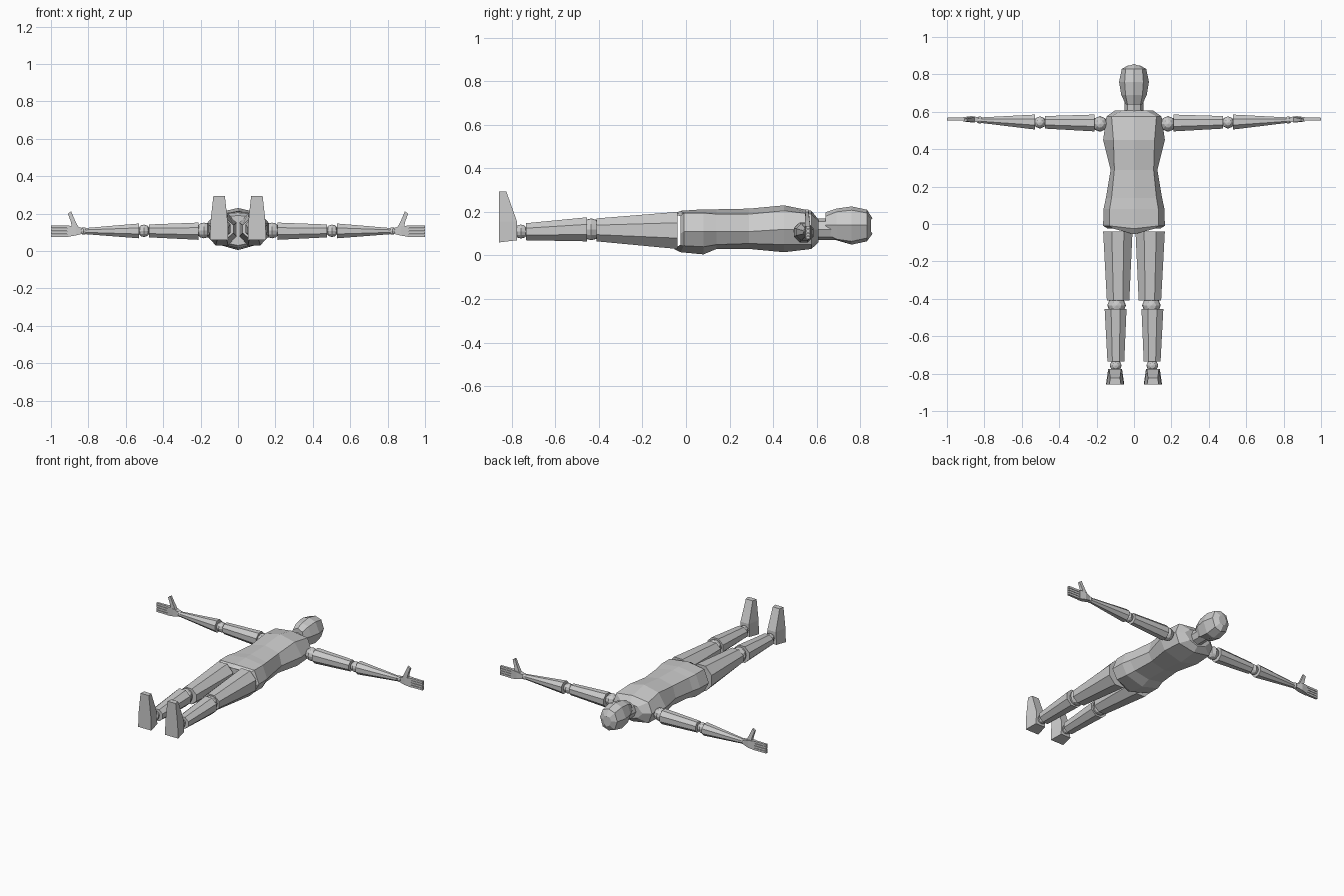
import bpy, bmesh
from math import cos, sin, pi
from mathutils import Vector


def loft(name, rings, mirror=False):
    """Skin a list of equal-length point rings and cap both ends."""
    bm = bmesh.new()
    vs = [[bm.verts.new(p) for p in r] for r in rings]
    n = len(vs[0])
    for a, b in zip(vs, vs[1:]):
        for i in range(n):
            j = (i + 1) % n
            bm.faces.new((a[i], a[j], b[j], b[i]))
    bm.faces.new(vs[0])
    bm.faces.new(vs[-1])
    return finish(name, bm, mirror)


def finish(name, bm, mirror):
    bmesh.ops.recalc_face_normals(bm, faces=bm.faces)
    me = bpy.data.meshes.new(name)
    bm.to_mesh(me)
    bm.free()
    ob = bpy.data.objects.new(name, me)
    bpy.context.collection.objects.link(ob)
    if mirror:
        ob.modifiers.new("mirror", 'MIRROR').use_clip = False
    return ob


def section(y, top, top_edge, wt, side, ws, bot_edge, wb, bot, dy=0):
    """Eight-point body section; dy shifts the middle points along y."""
    half = [(wt, top_edge), (ws, side), (wb, bot_edge)]
    pts = [(0, y + dy, top)] + [(w, y, z) for w, z in half] + [(0, y + dy, bot)]
    return pts + [(-w, y, z) for w, z in reversed(half)]


def limb(name, axis, *secs, n=8):
    """Faceted tube along x or y; each section is (t, lo, hi, zlo, zhi)."""
    rings = []
    for t, lo, hi, zl, zh in secs:
        ring = []
        for i in range(n):
            a = 2 * pi * (i + .5) / n
            k = cos(pi / n)
            u = (lo + hi) / 2 + (hi - lo) / 2 * cos(a) / k
            z = (zl + zh) / 2 + (zh - zl) / 2 * sin(a) / k
            ring.append((t, u, z) if axis == 'x' else (u, t, z))
        rings.append(ring)
    return loft(name, rings, True)


def ball(name, c, r):
    bm = bmesh.new()
    bmesh.ops.create_uvsphere(bm, u_segments=8, v_segments=6, radius=r)
    bmesh.ops.translate(bm, verts=bm.verts, vec=Vector(c))
    return finish(name, bm, True)


def block(y0, y1, z0, z1, x):
    return [(x, y0, z0), (x, y1, z0), (x, y1, z1), (x, y0, z1)]


# torso, pelvis to shoulders
loft("torso", [
    section(-.025, .19, .18, .11, .10, .14, .05, .10, .03, -.03),
    section(-.01, .205, .195, .13, .11, .165, .045, .13, .015, -.015),
    section(.08, .212, .195, .13, .11, .163, .04, .125, .005),
    section(.14, .212, .19, .12, .11, .15, .05, .11, .03),
    section(.29, .215, .19, .105, .11, .125, .055, .10, .03),
    section(.45, .23, .205, .11, .12, .165, .05, .13, .015),
    section(.575, .205, .19, .12, .12, .147, .05, .12, .03),
    section(.608, .165, .155, .06, .12, .10, .08, .06, .06)])

# neck
loft("neck", [section(y, .17, .155, .035, .12, .05, .085, .035, .07)
              for y in (.59, .70)])

# head
loft("head", [
    section(.64, .198, .18, .035, .14, .045, .10, .03, .095),
    section(.69, .215, .20, .045, .14, .068, .075, .045, .07),
    section(.76, .225, .208, .05, .14, .08, .065, .05, .05),
    section(.83, .21, .195, .045, .14, .065, .08, .045, .065),
    section(.848, .17, .165, .02, .14, .03, .11, .02, .10, .008)])

# legs
limb("thigh", 'y', (-.04, .008, .165, .03, .20), (-.41, .025, .145, .065, .17))
ball("knee", (.093, -.435, .12), .05)
limb("shin", 'y', (-.455, .04, .157, .065, .175), (-.735, .052, .142, .07, .148))
ball("ankle", (.098, -.757, .11), .032)

# feet, toes pointing up
loft("foot", [
    [(.052, -.858, .06), (.15, -.858, .06), (.138, -.775, .07), (.064, -.775, .07)],
    [(.055, -.858, .155), (.147, -.858, .155), (.133, -.775, .155), (.069, -.775, .155)],
    [(.07, -.858, .293), (.132, -.858, .293), (.127, -.824, .293), (.075, -.824, .293)]],
    True)

# arms
ball("shoulder", (.182, .535, .11), .042)
limb("upper_arm", 'x', (.21, .495, .585, .06, .152), (.475, .51, .577, .073, .142))
ball("elbow", (.503, .543, .108), .033)
limb("forearm", 'x', (.528, .505, .585, .068, .147), (.815, .54, .57, .09, .123))
ball("wrist", (.825, .556, .107), .02)

# hands
loft("palm", [block(.545, .57, .093, .122, .828),
              block(.543, .577, .083, .133, .87),
              block(.549, .571, .075, .136, .915)], True)
for i in range(4):
    z = .075 + i * .0157
    loft("finger", [block(.552, .57, z, z + .0135, .91),
                    block(.553, .568, z, z + .0135, 1)], True)
loft("thumb", [
    [(.848, .545, .118), (.885, .545, .118), (.885, .572, .118), (.848, .572, .118)],
    [(.872, .546, .165), (.895, .546, .16), (.895, .567, .16), (.872, .567, .165)],
    [(.892, .548, .212), (.91, .548, .2), (.91, .562, .2), (.892, .562, .212)]], True)
